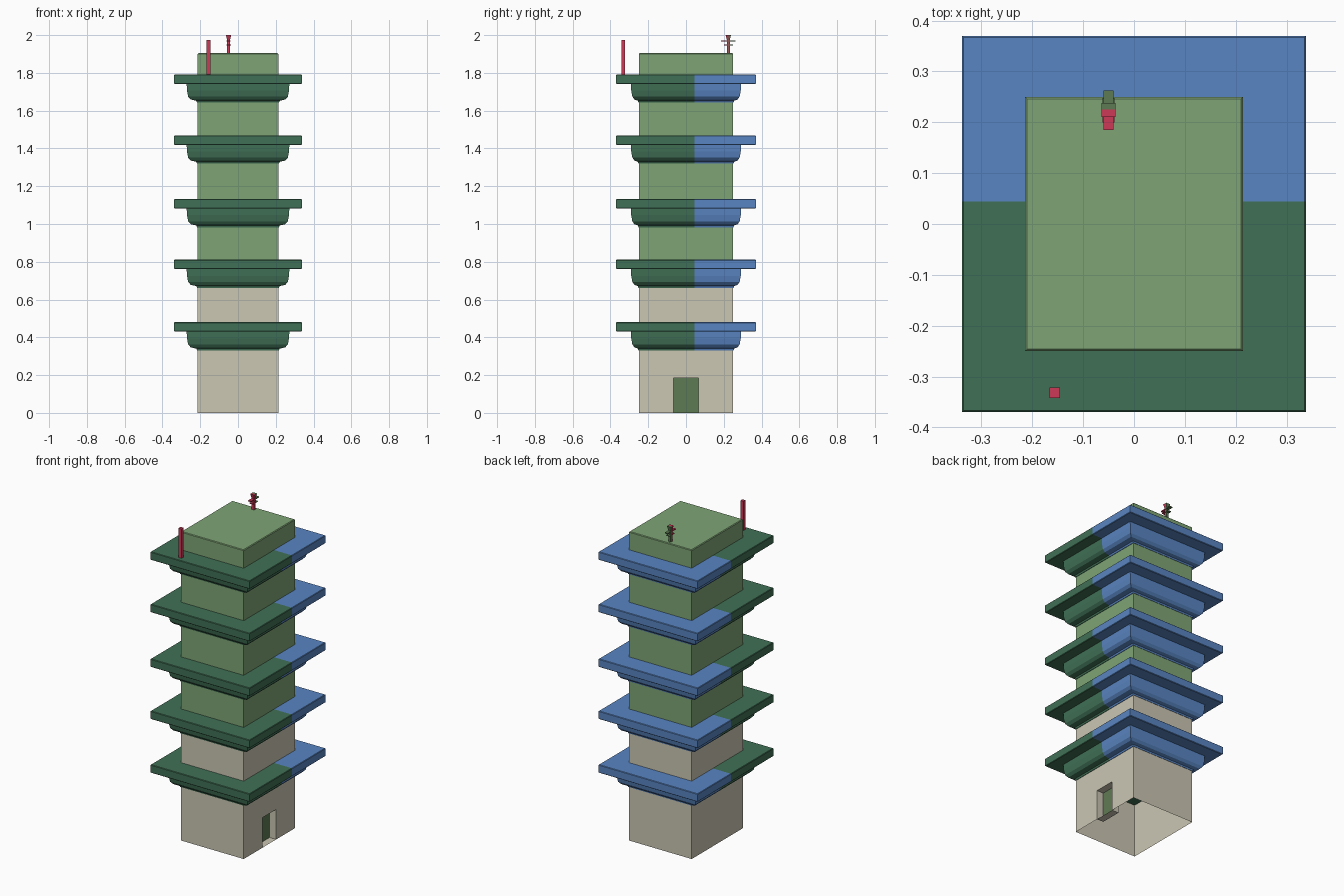
import bpy, bmesh

if "Cube" in bpy.data.objects:
    bpy.data.objects.remove(bpy.data.objects["Cube"])


def material(name, hexcode):
    def lin(c):
        return c / 12.92 if c <= 0.04045 else ((c + 0.055) / 1.055) ** 2.4
    m = bpy.data.materials.new(name)
    m.diffuse_color = [lin(int(hexcode[i:i + 2], 16) / 255) for i in (0, 2, 4)] + [1]
    m.use_nodes = True
    m.node_tree.nodes["Principled BSDF"].inputs["Base Color"].default_value = m.diffuse_color
    return m


BEIGE = material("beige_stone", "cbc7b4")
LEAF = material("light_green", "7fa576")
DARK = material("dark_green", "407055")
BLUE = material("roof_blue", "5985c2")
RED = material("mast_red", "cc3857")
OLIVE = material("olive_green", "5f7b53")

HX, HY = 0.214, 0.25          # tower half sizes


def finish(name, bm, mats):
    me = bpy.data.meshes.new(name)
    bm.to_mesh(me)
    bm.free()
    for m in mats:
        me.materials.append(m)
    ob = bpy.data.objects.new(name, me)
    bpy.context.collection.objects.link(ob)
    return ob


def loft(bm, rings, cx=0, cy=0, bottom=True):
    """Stack of rectangles (half x, half y, z) joined into one solid."""
    loops = [[bm.verts.new((cx + sx * hx, cy + sy * hy, z))
              for sx, sy in ((-1, -1), (1, -1), (1, 1), (-1, 1))] for hx, hy, z in rings]
    for a, b in zip(loops, loops[1:]):
        for i in range(4):
            j = (i + 1) % 4
            bm.faces.new((a[i], a[j], b[j], b[i]))
    if bottom:
        bm.faces.new(loops[0][::-1])
    bm.faces.new(loops[-1])


def split(bm, y):
    """Cut at a y plane; faces behind it take the second material."""
    bmesh.ops.bisect_plane(bm, geom=bm.verts[:] + bm.edges[:] + bm.faces[:],
                           plane_co=(0, y, 0), plane_no=(0, 1, 0))
    for f in bm.faces:
        f.material_index = int(f.calc_center_median().y > y)


# Ground storey: open underneath, with a recessed doorway on the right side
bm = bmesh.new()


def quad(*pts, mat=0):
    f = bm.faces.new([bm.verts.new(p) for p in pts])
    f.material_index = mat


def x_wall(x, y0, y1, z0, z1, mat=0):
    quad((x, y0, z0), (x, y1, z0), (x, y1, z1), (x, y0, z1), mat=mat)


TOP, DW, DH, XI = 0.335, 0.066, 0.185, HX - 0.045
quad((-HX, -HY, 0), (HX, -HY, 0), (HX, -HY, TOP), (-HX, -HY, TOP))
quad((HX, HY, 0), (-HX, HY, 0), (-HX, HY, TOP), (HX, HY, TOP))
quad((-HX, HY, 0), (-HX, -HY, 0), (-HX, -HY, TOP), (-HX, HY, TOP))
x_wall(HX, -HY, -DW, 0, TOP)
x_wall(HX, DW, HY, 0, TOP)
x_wall(HX, -DW, DW, DH, TOP)
x_wall(XI, -DW, DW, 0, DH, mat=1)                                       # door
quad((HX, -DW, 0), (XI, -DW, 0), (XI, -DW, DH), (HX, -DW, DH))          # jambs
quad((XI, DW, 0), (HX, DW, 0), (HX, DW, DH), (XI, DW, DH))
quad((XI, -DW, DH), (XI, DW, DH), (HX, DW, DH), (HX, -DW, DH))          # lintel
quad((XI, -DW, 0), (HX, -DW, 0), (HX, DW, 0), (XI, DW, 0))              # sill
bmesh.ops.remove_doubles(bm, verts=bm.verts[:], dist=1e-5)
finish("ground_storey", bm, [BEIGE, OLIVE])

# Eaves: curved cornice and overhanging slab, green in front and blue behind
EAVE_TOPS = [0.48, 0.811, 1.132, 1.469, 1.792]
for n, t in enumerate(EAVE_TOPS, 1):
    bm = bmesh.new()
    loft(bm, [(0.217, HY + 0.002, t - 0.150), (0.220, 0.254, t - 0.140),
              (0.250, 0.273, t - 0.133), (0.264, 0.284, t - 0.118),
              (0.270, 0.290, t - 0.085), (0.272, 0.291, t - 0.050),
              (0.335, 0.367, t - 0.050), (0.338, 0.370, t - 0.047),
              (0.338, 0.370, t - 0.003), (0.335, 0.367, t)])
    split(bm, 0.044)
    finish(f"eave_{n}", bm, [DARK, BLUE])

# Upper storeys between the eaves
for n, t in enumerate(EAVE_TOPS[:-1], 2):
    bm = bmesh.new()
    loft(bm, [(HX, HY, t), (HX, HY, EAVE_TOPS[n - 1] - 0.149)], bottom=False)
    finish(f"storey_{n}", bm, [BEIGE if n == 2 else LEAF])

# Roof block with a slightly eased top edge
bm = bmesh.new()
loft(bm, [(HX, HY, EAVE_TOPS[-1]), (HX, HY, 1.900), (HX - 0.004, HY - 0.004, 1.904)], bottom=False)
finish("roof_block", bm, [LEAF])

# Plain mast on the front of the top eave
bm = bmesh.new()
loft(bm, [(0.010, 0.010, 1.790), (0.010, 0.010, 1.973)], -0.156, -0.332)
finish("front_mast", bm, [RED])

# Finial on the roof: flared post with two cross arms, red in front, olive behind
bm = bmesh.new()
FX, FY = -0.05, 0.224
loft(bm, [(0.008, 0.008, 1.902), (0.008, 0.008, 1.975), (0.014, 0.014, 2.0)], FX, FY)
loft(bm, [(0.010, 0.039, 1.965), (0.010, 0.039, 1.971)], FX, FY)
loft(bm, [(0.012, 0.024, 1.945), (0.012, 0.024, 1.950)], FX, FY)
split(bm, FY + 0.001)
finish("roof_finial", bm, [RED, OLIVE])
